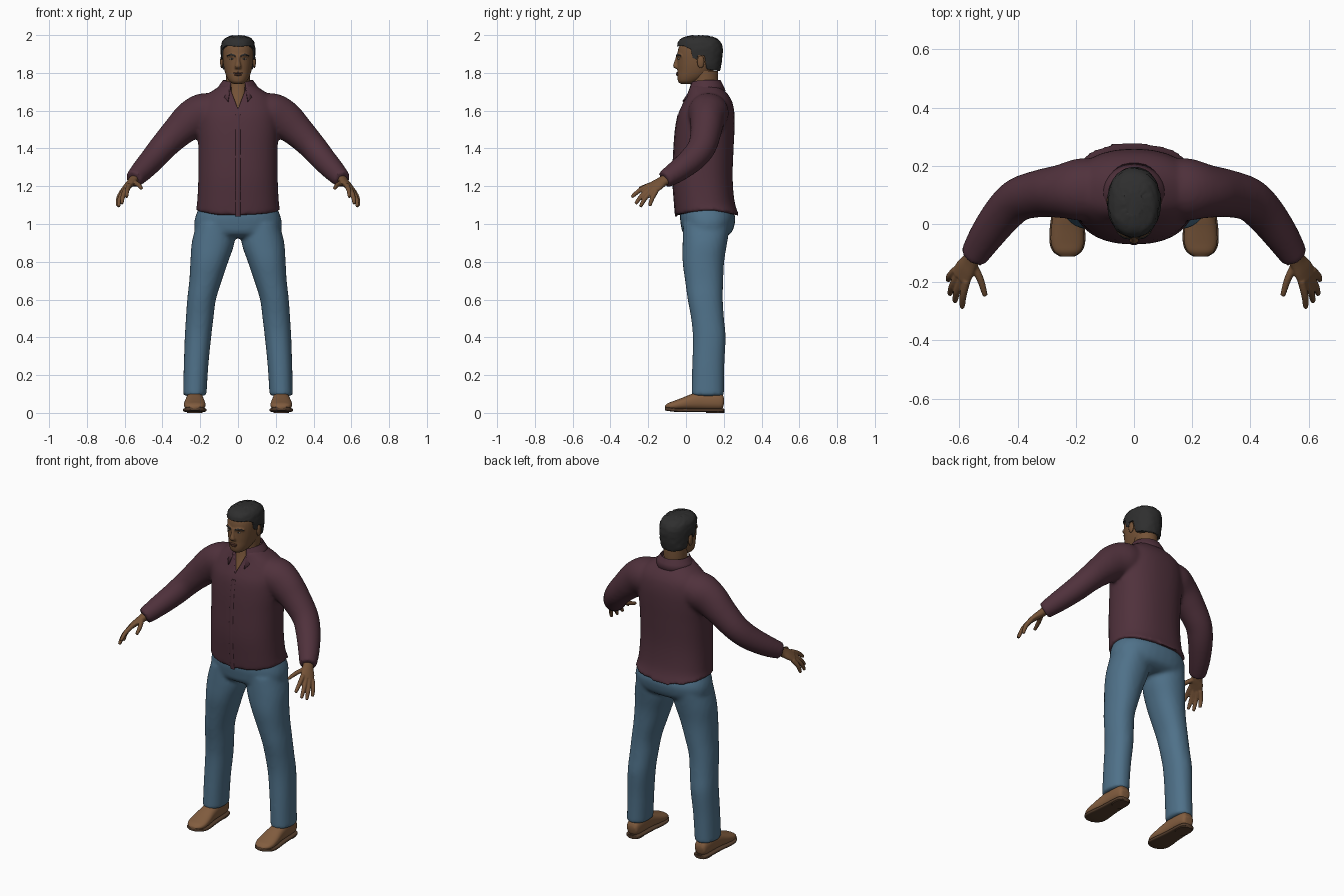
import bpy, bmesh, math, random
from mathutils import Vector

if "Cube" in bpy.data.objects:
    bpy.data.objects.remove(bpy.data.objects["Cube"])

random.seed(4)


def material(name, rgb):
    m = bpy.data.materials.new(name)
    m.diffuse_color = (*rgb, 1)
    m.use_nodes = True
    m.node_tree.nodes["Principled BSDF"].inputs["Base Color"].default_value = m.diffuse_color
    return m


SHIRT = material("burgundy cloth", (0.080, 0.031, 0.045))
JEANS = material("blue denim", (0.078, 0.165, 0.250))
SKIN = material("brown skin", (0.175, 0.085, 0.038))
HAIR = material("dark hair", (0.028, 0.028, 0.028))
SHOE = material("tan leather", (0.225, 0.110, 0.050))
SOLE = material("dark sole", (0.090, 0.048, 0.026))
LIP = material("lip brown", (0.120, 0.050, 0.030))
EYE = material("eye white", (0.350, 0.320, 0.280))


def spline(rings, steps):
    """Catmull-Rom resampling of ring tuples."""
    out, n = [], len(rings)
    for i in range(n - 1):
        a, b = rings[max(i - 1, 0)], rings[i]
        c, d = rings[i + 1], rings[min(i + 2, n - 1)]
        for k in range(steps):
            t = k / steps
            out.append([0.5 * (2 * q + (r - p) * t + (2 * p - 5 * q + 4 * r - s) * t * t
                               + (3 * q - p - 3 * r + s) * t ** 3)
                        for p, q, r, s in zip(a, b, c, d)])
    return out + [list(rings[-1])]


def loft(bm, rings, axis="Z", side=1, ref=(0, 1, 0), power=2.0, seg=32, steps=4):
    """Skin rings (x, y, z, half width, half depth); axis PATH turns rings along the path."""
    rings = spline(rings, steps)
    pts = [Vector(r[:3]) for r in rings]
    loops = []
    for i, r in enumerate(rings):
        u, v = Vector((1, 0, 0)), Vector((0, 1, 0) if axis == "Z" else (0, 0, 1))
        if axis == "PATH":
            t = (pts[min(i + 1, len(pts) - 1)] - pts[max(i - 1, 0)]).normalized()
            u = Vector(ref)
            u = (u - t * u.dot(t)).normalized()
            v = t.cross(u)
        loop = []
        for k in range(seg):
            a = math.tau * k / seg
            c, s = math.cos(a), math.sin(a)
            c = math.copysign(abs(c) ** (2 / power), c)
            s = math.copysign(abs(s) ** (2 / power), s)
            p = pts[i] + u * c * r[3] + v * s * r[4]
            loop.append(bm.verts.new((p.x * side, p.y, p.z)))
        loops.append(loop)
    for a, b in zip(loops, loops[1:]):
        for k in range(seg):
            j = (k + 1) % seg
            bm.faces.new((a[k], a[j], b[j], b[k]))
    bm.faces.new(loops[0])
    bm.faces.new(loops[-1])


def levels(rows):
    """Rows (z, front y, back y, half width) to centred rings."""
    return [(0, (a + b) / 2, z, w, (b - a) / 2) for z, a, b, w in rows]


def finish(name, bm, mat, angle=50):
    bmesh.ops.recalc_face_normals(bm, faces=bm.faces)
    me = bpy.data.meshes.new(name)
    bm.to_mesh(me)
    bm.free()
    ob = bpy.data.objects.new(name, me)
    bpy.context.collection.objects.link(ob)
    me.materials.append(mat)
    bpy.ops.object.select_all(action="DESELECT")
    ob.select_set(True)
    bpy.context.view_layer.objects.active = ob
    bpy.ops.object.shade_smooth_by_angle(angle=math.radians(angle))
    return ob


def blend(ob, voxel=0.011, rounds=5):
    """Fuse overlapping lofts into one soft skin."""
    m = ob.modifiers.new("fuse", "REMESH")
    m.mode, m.voxel_size, m.use_smooth_shade = "VOXEL", voxel, True
    s = ob.modifiers.new("soften", "SMOOTH")
    s.iterations, s.factor = rounds, 0.5


def prism(name, outline, offset, mat):
    """Extrude an outline along a vector."""
    bm = bmesh.new()
    f = bm.faces.new([bm.verts.new(p) for p in outline])
    ext = bmesh.ops.extrude_face_region(bm, geom=[f])
    bmesh.ops.translate(bm, vec=offset, verts=[g for g in ext["geom"] if isinstance(g, bmesh.types.BMVert)])
    return finish(name, bm, mat, 30)


def cut(ob, cutter):
    m = ob.modifiers.new("cut", "BOOLEAN")
    m.operation, m.object, m.solver = "DIFFERENCE", cutter, "EXACT"
    cutter.hide_render = True
    cutter.hide_set(True)


def blob(name, loc, scale, mat):
    bm = bmesh.new()
    bmesh.ops.create_uvsphere(bm, u_segments=16, v_segments=10, radius=1)
    for v in bm.verts:
        v.co = Vector(a * b + c for a, b, c in zip(v.co, scale, loc))
    return finish(name, bm, mat)


SIDES = ((1, "left"), (-1, "right"))

# Shirt: torso with raised side hems, fused with both sleeves
torso = [(1.04, -.055, .283, .225), (1.12, -.062, .257, .216), (1.25, -.070, .247, .210),
         (1.40, -.064, .252, .210), (1.50, -.056, .257, .215), (1.58, -.042, .257, .215),
         (1.64, -.016, .247, .20), (1.68, .003, .227, .17), (1.715, .014, .197, .12),
         (1.735, .02, .18, .09)]
bm = bmesh.new()
loft(bm, levels(torso), power=2.3, seg=48)
for v in bm.verts:
    if v.co.z < 1.1:
        v.co.z += 0.03 * (v.co.x / 0.22) ** 2 * (1.1 - v.co.z) / 0.06
sleeve = [(.10, .12, 1.60, .10, .09), (.18, .118, 1.585, .108, .108), (.25, .112, 1.548, .092, .102),
          (.32, .105, 1.487, .082, .085), (.395, .085, 1.41, .075, .073), (.45, .035, 1.345, .070, .067),
          (.51, -.045, 1.28, .060, .058), (.553, -.115, 1.235, .048, .047)]
for s, _ in SIDES:
    loft(bm, sleeve, "PATH", s)
shirt = finish("shirt", bm, SHIRT)
blend(shirt)
cut(shirt, prism("neckline_cutter", [(0, -.2, 1.61), (.062, -.2, 1.77), (-.062, -.2, 1.77)], (0, .24, 0), SHIRT))

# Front button band
bm = bmesh.new()
loft(bm, [(0, a + .002, z, .013, .005) for z, a, b, w in torso[:6]], seg=12)
finish("button_band", bm, SHIRT)

# Folded collar, open at the front
bm = bmesh.new()
rows, n = [], 32
for i in range(n + 1):
    t = 2 * i / n - 1
    a, f = math.radians(153) * t, t ** 6
    rows.append([bm.verts.new((rx * math.sin(a), .105 + (ry + g * f) * math.cos(a), z - d * f))
                 for rx, ry, z, d, g in ((.076, .074, 1.70, .03, .01), (.080, .078, 1.762, .012, .008),
                                         (.100, .092, 1.735, .04, .014), (.118, .105, 1.705, .055, .035))])
for a, b in zip(rows, rows[1:]):
    for k in range(3):
        bm.faces.new((a[k], a[k + 1], b[k + 1], b[k]))
collar = finish("collar", bm, SHIRT, 70)
collar.modifiers.new("thickness", "SOLIDIFY").thickness = 0.006

# Trousers: hips fused with both legs
bm = bmesh.new()
loft(bm, levels([(1.12, -.02, .22, .19), (1.05, -.032, .258, .222), (1.0, -.028, .258, .232),
                 (.95, -.015, .238, .22), (.925, .03, .19, .16)]), power=2.3)
leg = [(.12, .11, 1.0, .10, .125), (.132, .10, .90, .113, .118), (.152, .092, .80, .10, .110),
       (.172, .096, .70, .086, .101), (.193, .102, .60, .076, .093), (.203, .114, .50, .073, .087),
       (.212, .123, .40, .070, .087), (.222, .118, .25, .065, .085), (.229, .115, .09, .062, .086)]
for s, _ in SIDES:
    loft(bm, leg, side=s, power=2.2)
blend(finish("trousers", bm, JEANS))

# Shoes with separate soles and heels
upper = [(.202, .022, .055, .075), (.190, .036, .020, .100), (.15, .043, .015, .112), (.08, .046, .015, .113),
         (.03, .050, .015, .100), (-.02, .056, .015, .080), (-.065, .056, .015, .063),
         (-.095, .044, .018, .052), (-.112, .020, .024, .038)]
for s, label in SIDES:
    bm = bmesh.new()
    loft(bm, [(.229, y, (a + b) / 2, w, (b - a) / 2) for y, w, a, b in upper], "Y", s, power=2.4)
    finish(label + "_shoe", bm, SHOE)
    bm = bmesh.new()
    loft(bm, [(.229, y, .014 + max(0, -y - .05) * .14, w + .005, .010) for y, w, a, b in upper],
         "Y", s, power=4)
    loft(bm, [(.229, .155, 0, .040, .048), (.229, .155, .02, .043, .050)], side=s, power=2.6, steps=1)
    finish(label + "_sole", bm, SOLE)

# Hands: flat palm, four fingers and a thumb
palm = [(.543, -.085, 1.25, .032, .026), (.56, -.125, 1.225, .032, .023),
        (.58, -.155, 1.205, .040, .019), (.597, -.185, 1.186, .042, .014)]
fingers = [((.575, -.195, 1.205), (.587, -.245, 1.178), (.590, -.285, 1.145)),
           ((.590, -.188, 1.190), (.608, -.232, 1.152), (.615, -.265, 1.110)),
           ((.603, -.175, 1.180), (.624, -.213, 1.140), (.632, -.240, 1.095)),
           ((.612, -.158, 1.175), (.632, -.178, 1.138), (.638, -.192, 1.098)),
           ((.555, -.135, 1.222), (.528, -.190, 1.208), (.512, -.243, 1.190))]
for s, label in SIDES:
    bm = bmesh.new()
    loft(bm, palm, "PATH", s, ref=(-.037, -.045, .025), seg=20)
    for a, b, c in fingers:
        tip = [p + (p - q) * .04 for p, q in zip(c, b)]
        loft(bm, [(*a, .014, .014), (*b, .0125, .0125), (*c, .009, .009), (*tip, .004, .004)],
             "PATH", s, ref=(1, 0, .3), seg=12)
    blend(finish(label + "_hand", bm, SKIN), 0.004, 3)

# Neck and upper chest
bm = bmesh.new()
loft(bm, levels([(1.58, -.025, .12, .06), (1.64, -.004, .14, .062), (1.70, .018, .16, .064),
                 (1.75, .030, .17, .064), (1.81, .03, .17, .064)]))
finish("neck", bm, SKIN)

# Head with nose and brow ridge fused in
bm = bmesh.new()
loft(bm, levels([(1.742, -.030, .04, .028), (1.755, -.042, .07, .046), (1.78, -.046, .115, .061),
                 (1.81, -.045, .145, .071), (1.85, -.046, .165, .079), (1.90, -.046, .177, .083),
                 (1.94, -.036, .172, .080), (1.97, -.010, .150, .062), (1.985, .03, .12, .035)]), power=2.2)
loft(bm, [(0, -.040, 1.895, .009, .010), (0, -.050, 1.86, .011, .012),
          (0, -.054, 1.835, .017, .015), (0, -.046, 1.822, .015, .010)], seg=16)
for s, _ in SIDES:
    loft(bm, [(.008, -.045, 1.888, .006, .007), (.035, -.040, 1.895, .007, .007),
              (.058, -.022, 1.888, .005, .007)], "PATH", s, ref=(0, 0, 1), seg=12)
blend(finish("head", bm, SKIN), 0.005, 3)

# Face details and ears
for s, label in SIDES:
    blob(label + "_eye", (s * .033, -.039, 1.874), (.012, .005, .0045), EYE)
    blob(label + "_iris", (s * .033, -.0425, 1.874), (.005, .003, .0045), HAIR)
    bm = bmesh.new()
    loft(bm, [(.013, -.050, 1.889, .004, .003), (.036, -.046, 1.897, .005, .003),
              (.058, -.027, 1.890, .003, .003)], "PATH", s, ref=(0, 0, 1), seg=10)
    finish(label + "_eyebrow", bm, HAIR)
    blob(label + "_ear", (s * .086, .078, 1.858), (.009, .019, .033), SKIN)
blob("upper_lip", (0, -.046, 1.799), (.025, .007, .0045), LIP)
blob("lower_lip", (0, -.046, 1.790), (.022, .008, .0055), LIP)

# Hair: full cap trimmed along the hairline
bm = bmesh.new()
loft(bm, levels([(1.785, .04, .168, .064), (1.83, -.02, .184, .084), (1.88, -.048, .192, .090),
                 (1.93, -.048, .194, .091), (1.965, -.040, .182, .084), (1.986, -.018, .155, .064),
                 (1.998, .03, .11, .03)]), power=2.2, seg=48)
for v in bm.verts:
    v.co += Vector(random.uniform(-.002, .002) for _ in range(3))
hair = finish("hair", bm, HAIR)
hairline = [(-.2, 1.936), (-.01, 1.942), (.025, 1.925), (.035, 1.88), (.058, 1.87), (.066, 1.895),
            (.098, 1.89), (.108, 1.82), (.3, 1.79), (.3, 1.6), (-.2, 1.6)]
cut(hair, prism("hairline_cutter", [(-.2, y, z) for y, z in hairline], (.4, 0, 0), HAIR))
